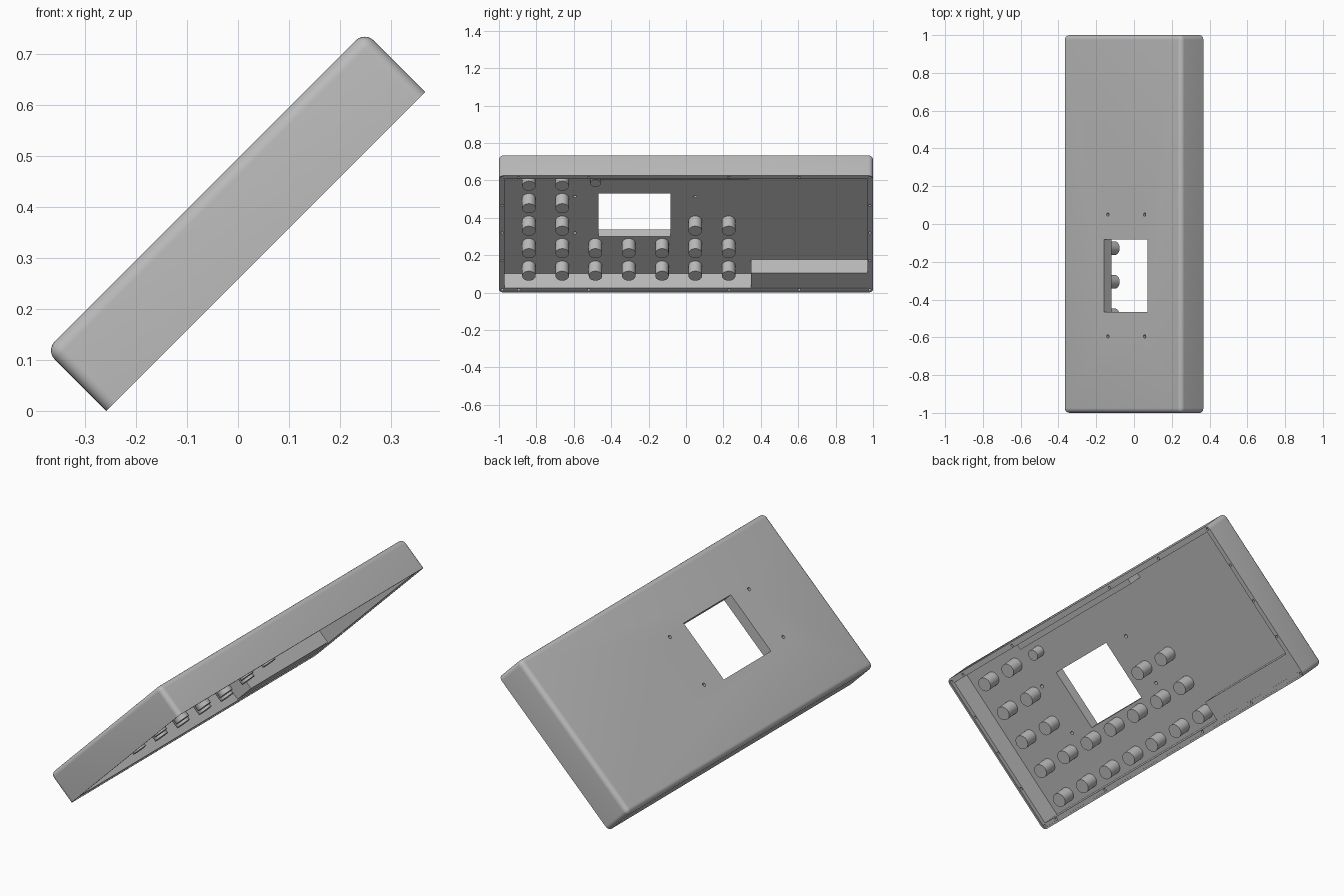
import bpy, bmesh, math
from mathutils import Matrix

cube = bpy.data.objects.get("Cube")
if cube:
    bpy.data.objects.remove(cube, do_unlink=True)

# Local frame: x runs up the slope, y along the long side, z out through the panel
LENGTH, DEPTH, CEILING = 0.884, 0.168, 0.114
LIP, WALL, RECESS = 0.01, 0.029, 0.005
TILT = Matrix.Translation((-0.258, 0, 0)) @ Matrix.Rotation(-math.pi / 4, 4, 'Y')

grey = bpy.data.materials.new("light_grey")
grey.use_nodes = True
grey.diffuse_color = (0.5, 0.5, 0.5, 1)
grey.node_tree.nodes["Principled BSDF"].inputs["Base Color"].default_value = (0.5, 0.5, 0.5, 1)


def add_box(bm, x0, x1, y0, y1, z0, z1):
    m = Matrix.Translation(((x0 + x1) / 2, (y0 + y1) / 2, (z0 + z1) / 2))
    m = m @ Matrix.Diagonal((x1 - x0, y1 - y0, z1 - z0, 1))
    bmesh.ops.create_cube(bm, size=1, matrix=m)


def add_cylinder(bm, x, y, z0, z1, radius, sides):
    bmesh.ops.create_cone(bm, cap_ends=True, segments=sides, radius1=radius, radius2=radius,
                          depth=z1 - z0, matrix=Matrix.Translation((x, y, (z0 + z1) / 2)))


def make_object(name, bm):
    mesh = bpy.data.meshes.new(name)
    bm.to_mesh(mesh)
    bm.free()
    mesh.materials.append(grey)
    ob = bpy.data.objects.new(name, mesh)
    bpy.context.collection.objects.link(ob)
    ob.matrix_world = TILT
    return ob


def select_only(ob):
    bpy.ops.object.select_all(action='DESELECT')
    ob.select_set(True)
    bpy.context.view_layer.objects.active = ob


def cut(target, bm):
    cutter = make_object("cutter", bm)
    cutter.hide_render = True
    select_only(target)
    mod = target.modifiers.new("cut", 'BOOLEAN')
    mod.operation, mod.solver, mod.object = 'DIFFERENCE', 'EXACT', cutter
    bpy.ops.object.modifier_apply(modifier=mod.name)
    bpy.data.objects.remove(cutter, do_unlink=True)


# Outer case, rounded everywhere except around the open side
bm = bmesh.new()
add_box(bm, 0, LENGTH, -1, 1, 0, DEPTH)
edges = [e for e in bm.edges if any(v.co.z > DEPTH / 2 for v in e.verts)]
bmesh.ops.bevel(bm, geom=edges, offset=0.025, segments=6, profile=0.5, affect='EDGES')
case = make_object("case", bm)

# Cover recess, then the main cavity
for inset, low, high in ((LIP, -0.05, RECESS), (WALL, -0.06, CEILING)):
    bm = bmesh.new()
    add_box(bm, inset, LENGTH - inset, inset - 1, 1 - inset, low, high)
    cut(case, bm)

# Display window and its four mounting holes
bm = bmesh.new()
add_box(bm, 0.31, 0.634, -0.467, -0.083, 0.05, 0.25)
for x in (0.337, 0.612):
    for y in (-0.595, 0.05):
        add_cylinder(bm, x, y, 0.05, 0.25, 0.009, 16)

# Cover screw holes around the rim
edge = 0.018
for x in (edge, LENGTH - edge):
    for y in (edge - 1, -0.895, -0.52, 0.23, 0.605, 1 - edge):
        add_cylinder(bm, x, y, -0.05, 0.05, 0.007, 12)
for x in (0.235, 0.445, 0.655):
    for y in (edge - 1, 1 - edge):
        add_cylinder(bm, x, y, -0.05, 0.05, 0.007, 12)
cut(case, bm)

# Solid blocks along the inner long walls
bm = bmesh.new()
add_box(bm, 0.02, 0.137, 0.347, 0.98, 0.01, CEILING + 0.01)
make_object("corner_block", bm)
bm = bmesh.new()
add_box(bm, 0.826, 0.862, -0.51, 0.34, 0.03, CEILING + 0.01)
make_object("upper_rib", bm)

# Rows of round posts standing on the inside of the panel
bm = bmesh.new()
rows = (range(7), range(7), (0, 1, 5, 6), (0, 1), (0, 1, 2))
for row, columns in enumerate(rows):
    for column in columns:
        small = row == 4 and column == 2
        add_cylinder(bm, 0.089 + 0.17 * row, -0.84 + 0.178 * column,
                     0.057 if small else 0.037, CEILING + 0.01, 0.028 if small else 0.036, 32)
posts = make_object("posts", bm)

for ob in (case, posts):
    select_only(ob)
    bpy.ops.object.shade_smooth_by_angle(angle=math.radians(35))
